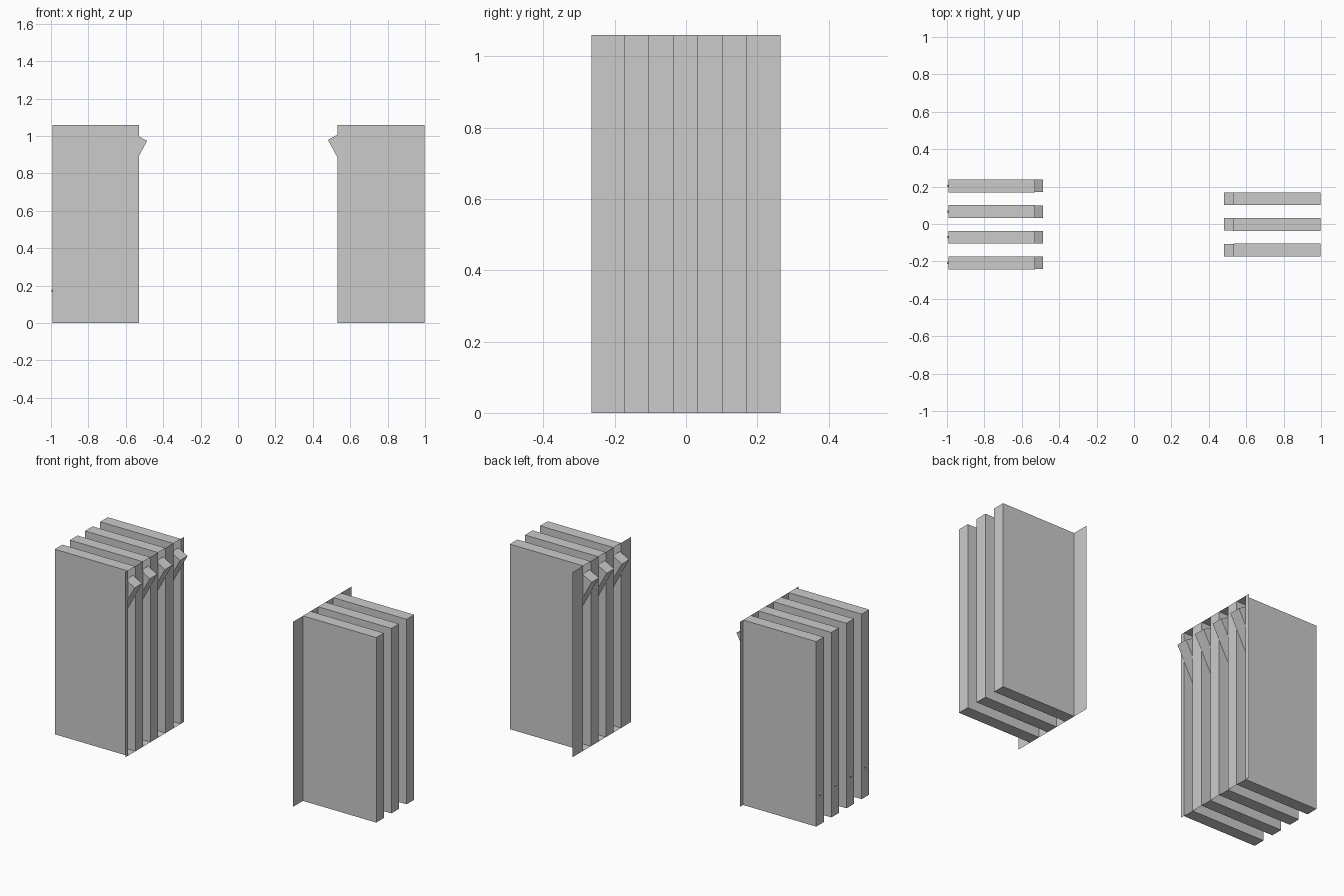
import bpy, math
from mathutils import Vector

if "Cube" in bpy.data.objects:
    bpy.data.objects.remove(bpy.data.objects["Cube"])

H = 1.06       # height of sheets and slots
HALF = 0.265   # half width of the sheets
W = 0.0686     # slot width
STEP = 2 * W   # slot spacing


def make(name, verts, faces):
    mesh = bpy.data.meshes.new(name)
    mesh.from_pydata(verts, [], faces)
    mesh.update()
    ob = bpy.data.objects.new(name, mesh)
    bpy.context.collection.objects.link(ob)
    return ob


def face_sheet(name, x, centers):
    # flat strips that fill the space between the slot openings
    edges = [-HALF] + [c + s * W / 2 for c in centers for s in (-1, 1)] + [HALF]
    verts, faces = [], []
    for a, b in zip(edges[::2], edges[1::2]):
        n = len(verts)
        verts += [(x, a, 0), (x, b, 0), (x, b, H), (x, a, H)]
        faces.append((n, n + 1, n + 2, n + 3))
    make(name, verts, faces)


def slot(name, x_open, x_back, y):
    # thin-walled pocket, open on its inner end
    a, b = y - W / 2, y + W / 2
    verts = [(x, yy, z) for x in (x_open, x_back)
             for yy, z in ((a, 0), (b, 0), (b, H), (a, H))]
    faces = [(i, (i + 1) % 4, (i + 1) % 4 + 4, i + 4) for i in range(4)]
    make(name, verts, faces + [(4, 5, 6, 7)])


def rod(name, tip_x, tip_z, y, side, length):
    # leaning square bar, its corner showing in the opening, lower end pointed
    t = math.radians(28.5)
    along = Vector((side * math.sin(t), 0, -math.cos(t)))
    across = Vector((side * math.cos(t), 0, math.sin(t)))
    base = Vector((tip_x, y, tip_z))
    hw, thick = W / 2 - 0.001, 0.066
    verts, faces = [], []
    for d, k in ((0, 1), (0.85, 1), (1, 0.12)):
        for u, v in ((0, -1), (0, 1), (1, 1), (1, -1)):
            verts.append(base + along * (d * length) + across * (u * thick)
                         + Vector((0, v * hw * k, 0)))
    for r in (0, 4):
        faces += [(r + i, r + (i + 1) % 4, r + 4 + (i + 1) % 4, r + 4 + i)
                  for i in range(4)]
    make(name, verts, faces + [(3, 2, 1, 0), (8, 9, 10, 11)])


# name, side, opening x, back x, bar tip x and z, number of slots, bar length
for name, side, x0, x1, tx, tz, count, length in (
        ("left", -1, -0.529, -0.992, -0.486, 0.974, 4, 0.953),
        ("right", 1, 0.533, 0.998, 0.481, 0.979, 3, 0.95)):
    centers = [-0.002 + (i - (count - 1) / 2) * STEP for i in range(count)]
    face_sheet(name + "_face_sheet", x0, centers)
    for i, y in enumerate(centers):
        slot(f"{name}_slot_{i + 1}", x0, x1, y)
        rod(f"{name}_bar_{i + 1}", tx, tz, y, side, length)
